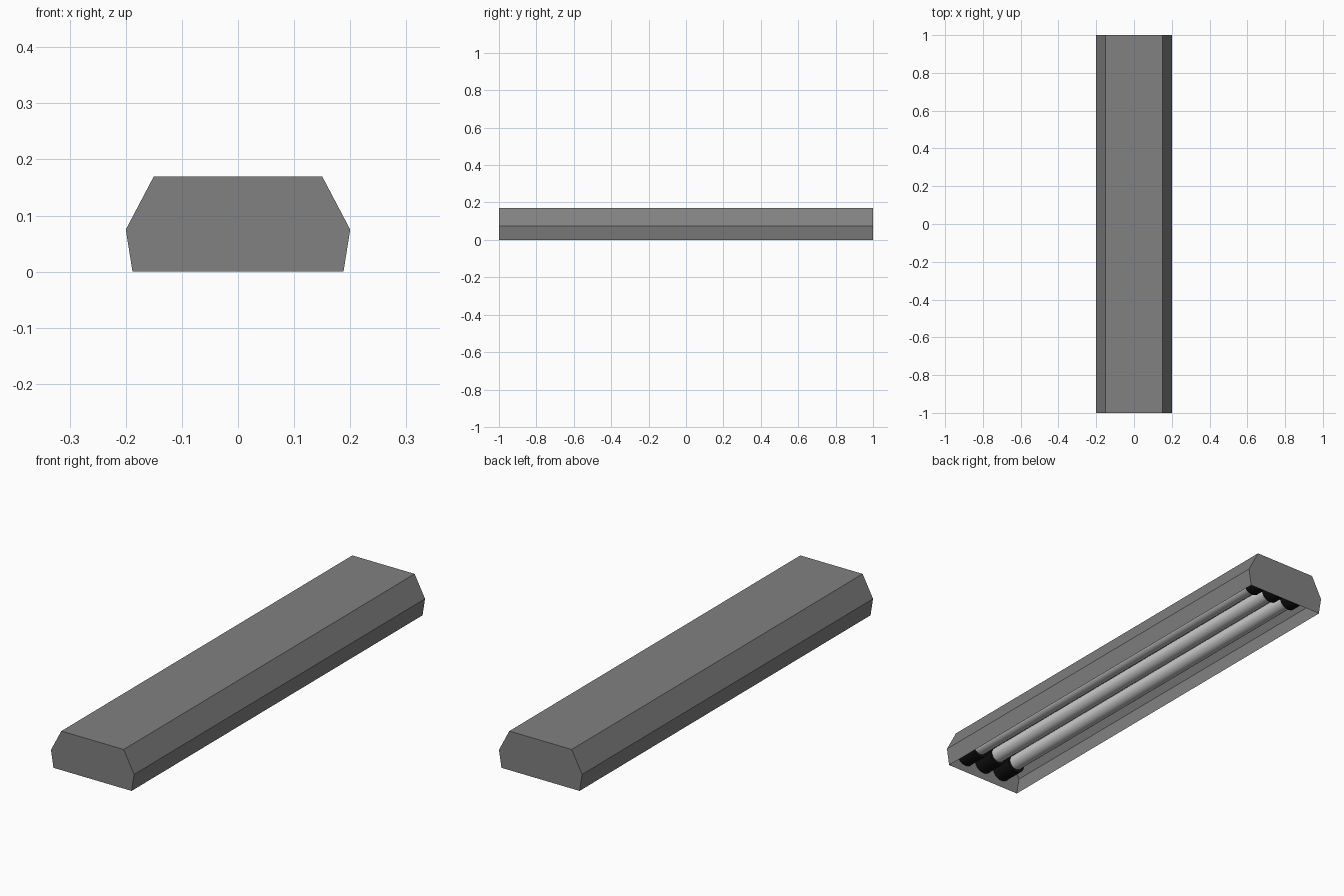
import bpy, bmesh, math

if "Cube" in bpy.data.objects:
    bpy.data.objects.remove(bpy.data.objects["Cube"])


def material(name, c):
    m = bpy.data.materials.new(name)
    m.diffuse_color = (c, c, c, 1)
    m.use_nodes = True
    m.node_tree.nodes["Principled BSDF"].inputs["Base Color"].default_value = m.diffuse_color
    return m


housing_mat = material("dark_grey", 0.22)
socket_mat = material("black", 0.005)

# Housing: thin sheet hood, open at the bottom, closed at both ends
half = [(0.188, 0.0), (0.2, 0.075), (0.15, 0.17)]
profile = half + [(-x, z) for x, z in reversed(half)]
bm = bmesh.new()
front = [bm.verts.new((x, -1, z)) for x, z in profile]
back = [bm.verts.new((x, 1, z)) for x, z in profile]
for i in range(len(profile) - 1):
    bm.faces.new((front[i], front[i + 1], back[i + 1], back[i]))
bm.faces.new(front)
bm.faces.new(back)
bmesh.ops.recalc_face_normals(bm, faces=bm.faces)
mesh = bpy.data.meshes.new("housing")
bm.to_mesh(mesh)
bm.free()
mesh.materials.append(housing_mat)
bpy.context.collection.objects.link(bpy.data.objects.new("housing", mesh))


def rod(name, x, y0, y1, r, mat=None):
    bpy.ops.mesh.primitive_cylinder_add(
        vertices=32, radius=r, depth=y1 - y0,
        location=(x, (y0 + y1) / 2, 0.075), rotation=(math.pi / 2, 0, 0))
    ob = bpy.context.object
    ob.name = name
    if mat:
        ob.data.materials.append(mat)
    bpy.ops.object.shade_smooth_by_angle()


# Three lamp tubes, each held by a black socket at both ends
for i, x in enumerate((-0.1, 0, 0.1)):
    rod(f"lamp_tube_{i}", x, -0.9, 0.9, 0.033)
    rod(f"front_socket_{i}", x, -0.998, -0.9, 0.045, socket_mat)
    rod(f"back_socket_{i}", x, 0.9, 0.998, 0.045, socket_mat)
